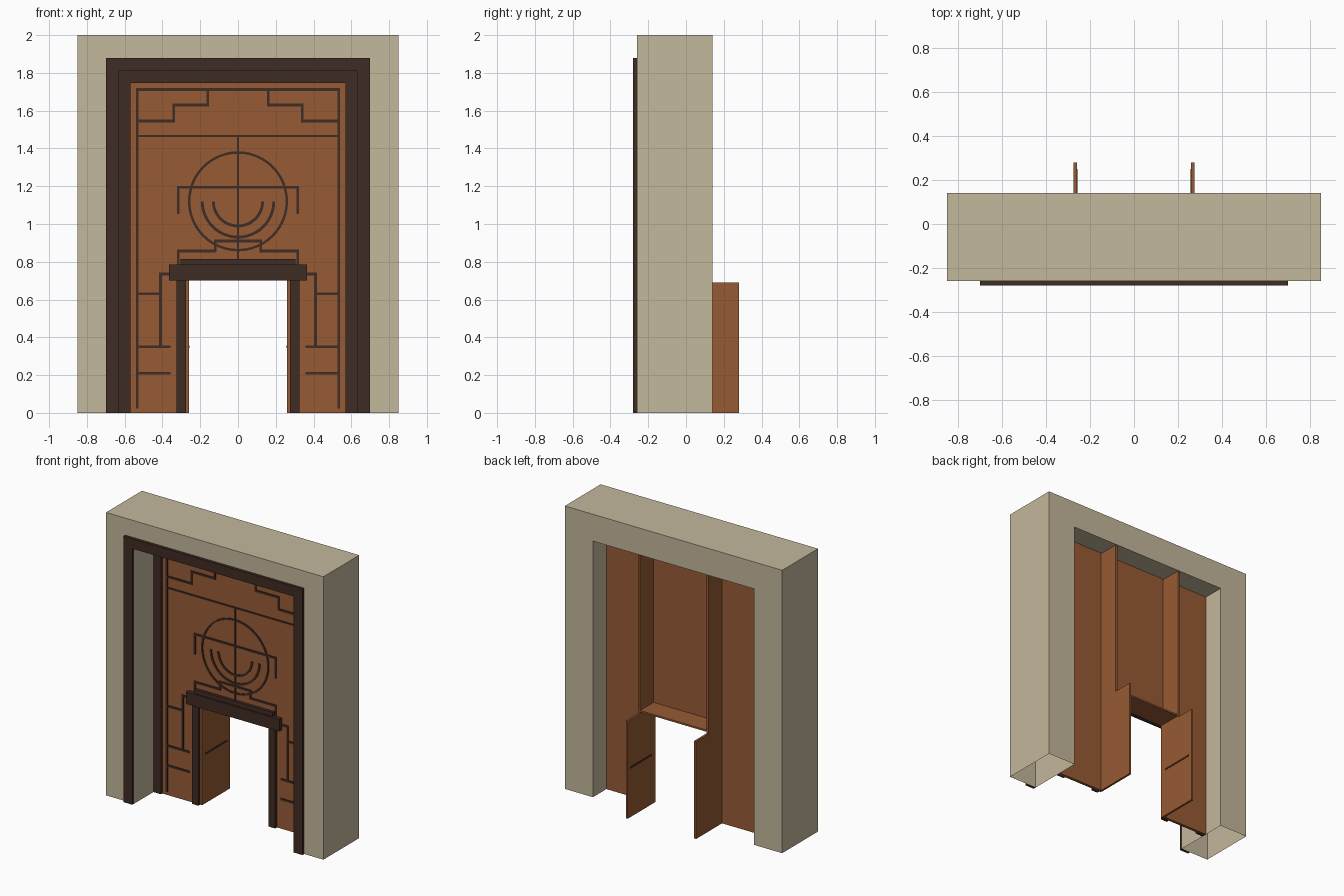
import bpy, bmesh, math

if "Cube" in bpy.data.objects:
    bpy.data.objects.remove(bpy.data.objects["Cube"])


def material(name, rgb):
    m = bpy.data.materials.new(name)
    m.diffuse_color = (*rgb, 1)
    m.use_nodes = True
    m.node_tree.nodes["Principled BSDF"].inputs["Base Color"].default_value = m.diffuse_color
    return m


STONE = material("pale stone", (0.55, 0.48, 0.335))
WOOD = material("orange brown wood", (0.31, 0.104, 0.035))
DARK = material("dark brown", (0.051, 0.025, 0.018))


def finish(name, bm, mat):
    bmesh.ops.recalc_face_normals(bm, faces=bm.faces)
    me = bpy.data.meshes.new(name)
    bm.to_mesh(me)
    bm.free()
    me.materials.append(mat)
    ob = bpy.data.objects.new(name, me)
    bpy.context.collection.objects.link(ob)
    return ob


def prism(bm, outline, y0, y1):
    """Extrude an (x, z) outline along y."""
    face = bm.faces.new([bm.verts.new((x, y0, z)) for x, z in outline])
    ext = bmesh.ops.extrude_face_region(bm, geom=[face])
    for v in ext["geom"]:
        if isinstance(v, bmesh.types.BMVert):
            v.co.y = y1


def box(bm, x0, x1, y0, y1, z0, z1):
    prism(bm, [(x0, z0), (x1, z0), (x1, z1), (x0, z1)], y0, y1)


def arch(name, w, h, wi, hi, y0, y1, mat, open_bottom=False):
    """Square-headed surround: outer half width/height, inner half width/height."""
    bm = bmesh.new()
    prism(bm, [(-w, 0), (-w, h), (w, h), (w, 0),
               (wi, 0), (wi, hi), (-wi, hi), (-wi, 0)], y0, y1)
    if open_bottom:
        low = [f for f in bm.faces if all(v.co.z < 1e-4 for v in f.verts)]
        bmesh.ops.recalc_face_normals(bm, faces=bm.faces)
        bmesh.ops.delete(bm, geom=low, context='FACES_ONLY')
    return finish(name, bm, mat)


# Wall, its front trim, the recessed inner trim and the panel with its doorway
arch("wall", 0.85, 2.0, 0.63, 1.81, -0.26, 0.14, STONE, True)
arch("outer_trim", 0.70, 1.88, 0.63, 1.81, -0.28, -0.26, DARK)
arch("inner_trim", 0.629, 1.809, 0.57, 1.747, -0.045, -0.02, DARK)
arch("panel", 0.63, 1.809, 0.275, 0.70, -0.03, -0.01, WOOD)

# Passage side boards: tall rib behind the panel, lower part reaching further back
for side, s in (("left", -1), ("right", 1)):
    bm = bmesh.new()
    outline = [(-0.03, 0), (0.28, 0), (0.28, 0.69), (0.14, 0.69),
               (0.14, 1.805), (-0.012, 1.805), (-0.012, 0.70), (-0.03, 0.70)]
    f = bm.faces.new([bm.verts.new((s * 0.26, y, z)) for y, z in outline])
    ext = bmesh.ops.extrude_face_region(bm, geom=[f])
    for v in ext["geom"]:
        if isinstance(v, bmesh.types.BMVert):
            v.co.x = s * 0.275
    finish(side + "_passage_board", bm, WOOD)
    # thin dark stripe on the inner face
    bm = bmesh.new()
    a, b = sorted((s * 0.257, s * 0.26))
    box(bm, a, b, 0.01, 0.25, 0.344, 0.356)
    finish(side + "_board_stripe", bm, DARK)
    # doorway post
    bm = bmesh.new()
    a, b = sorted((s * 0.275, s * 0.325))
    box(bm, a, b, -0.05, -0.015, 0, 0.70)
    finish(side + "_door_post", bm, DARK)

# Passage ceiling and the stepped lintel
for name, dims, mat in (
        ("passage_ceiling", (-0.26, 0.26, -0.03, 0.14, 0.70, 0.712), WOOD),
        ("lintel", (-0.365, 0.365, -0.06, -0.012, 0.70, 0.785), DARK),
        ("lintel_cap", (-0.305, 0.305, -0.05, -0.02, 0.785, 0.815), DARK)):
    bm = bmesh.new()
    box(bm, *dims)
    finish(name, bm, mat)

# Raised line pattern on the panel
Y0, Y1 = -0.036, -0.029
bm = bmesh.new()


def line(x0, z0, x1, z1, w=0.014):
    h = w / 2
    box(bm, min(x0, x1) - h, max(x0, x1) + h, Y0, Y1, min(z0, z1) - h, max(z0, z1) + h)


def path(points, w=0.014):
    """Right-angled path drawn on both sides of the centre."""
    for (x0, z0), (x1, z1) in zip(points, points[1:]):
        line(x0, z0, x1, z1, w)
        line(-x0, z0, -x1, z1, w)


path([(0.533, 0.03), (0.533, 1.712)])
path([(0.533, 1.545), (0.34, 1.545), (0.34, 1.63), (0.16, 1.63), (0.16, 1.712)])
path([(0.316, 1.06), (0.316, 1.195)])
path([(0.316, 0.78), (0.316, 0.857), (0.12, 0.857), (0.12, 0.91)])
path([(0.33, 0.735), (0.41, 0.735), (0.41, 0.35)])
for z, x in ((0.63, 0.41), (0.35, 0.365), (0.21, 0.365)):
    path([(0.533, z), (x, z)])
for z, x, w in ((1.712, 0.533, 0.014), (1.466, 0.53, 0.01),
                (1.195, 0.316, 0.014), (0.91, 0.12, 0.014)):
    line(-x, z, x, z, w)
line(0, 0.80, 0, 1.466, 0.01)


def arc(r, w, a0, a1, n, cz=1.12):
    """Flat curved band about the emblem centre."""
    for i in range(n):
        t = [a0 + (a1 - a0) * k / n for k in (i, i + 1)]
        prism(bm, [(q * math.cos(a), cz + q * math.sin(a))
                   for q, a in ((r - w, t[0]), (r, t[0]), (r, t[1]), (r - w, t[1]))], Y0, Y1)


arc(0.265, 0.013, 0, 2 * math.pi, 48)
arc(0.197, 0.015, math.pi, 2 * math.pi, 24)
arc(0.138, 0.015, math.pi, 2 * math.pi, 24)
finish("panel_line_pattern", bm, DARK)
